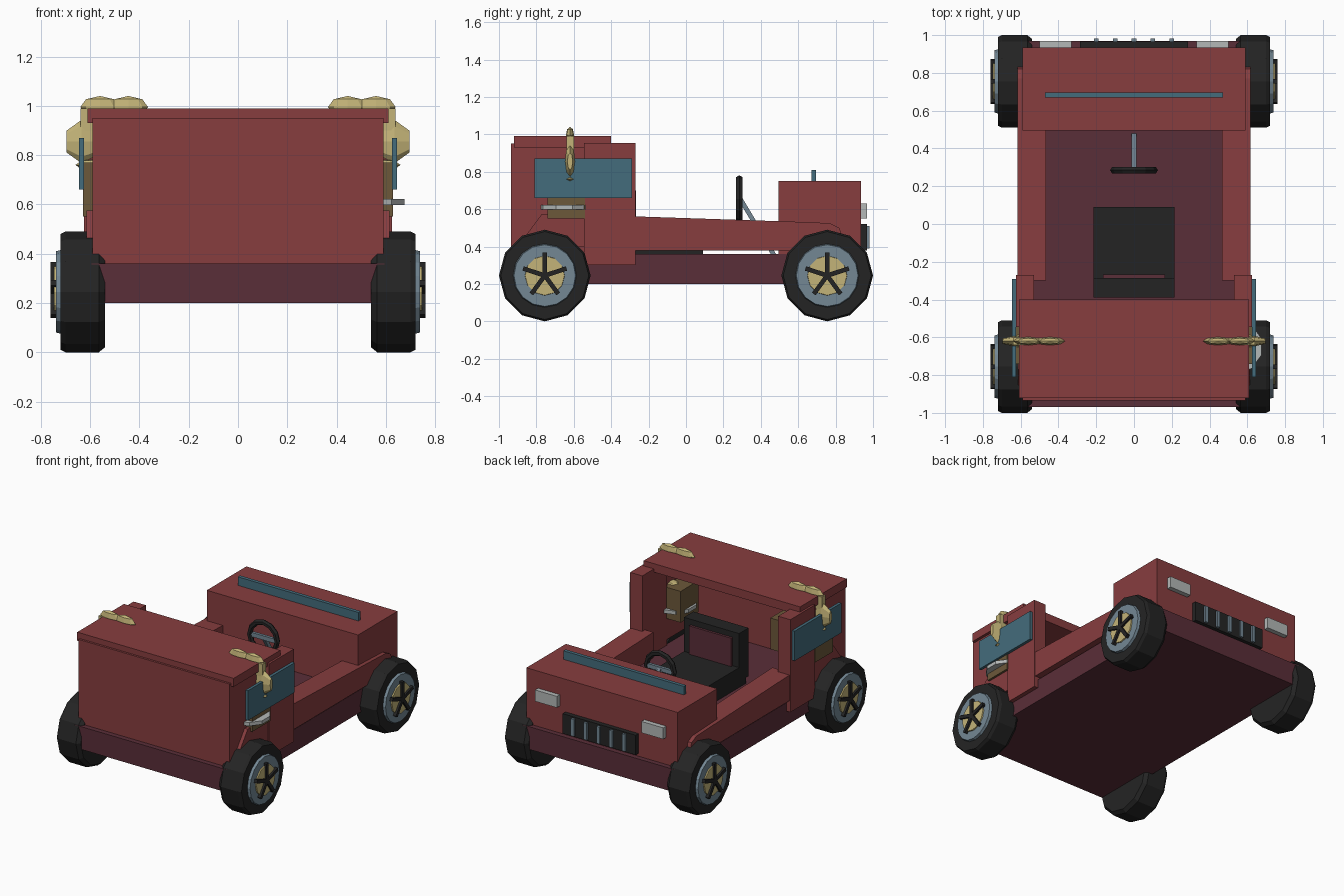
import bpy, bmesh, math
from mathutils import Matrix, Vector

if "Cube" in bpy.data.objects:
    bpy.data.objects.remove(bpy.data.objects["Cube"])


def material(name, r, g, b):
    lin = [((c / 255 + 0.055) / 1.055) ** 2.4 for c in (r, g, b)]
    m = bpy.data.materials.new(name)
    m.diffuse_color = (*lin, 1)
    m.use_nodes = True
    m.node_tree.nodes["Principled BSDF"].inputs["Base Color"].default_value = m.diffuse_color
    return m


RED = material("body red", 135, 61, 63)
MAROON = material("maroon", 90, 46, 56)
BLACK = material("rubber black", 36, 36, 36)
SLATE = material("slate grey", 115, 135, 148)
SILVER = material("silver", 180, 184, 183)
GOLD = material("gold", 196, 180, 120)
TEAL = material("teal", 68, 108, 124)
BROWN = material("brown", 108, 88, 58)


def finish(name, bm, mat):
    bmesh.ops.recalc_face_normals(bm, faces=bm.faces)
    me = bpy.data.meshes.new(name)
    bm.to_mesh(me)
    bm.free()
    me.materials.append(mat)
    ob = bpy.data.objects.new(name, me)
    bpy.context.collection.objects.link(ob)
    return ob


def box(name, x, y, z, mat, rot=None):
    bm = bmesh.new()
    bmesh.ops.create_cube(bm, size=1)
    size = (x[1] - x[0], y[1] - y[0], z[1] - z[0])
    mid = Vector(((x[0] + x[1]) / 2, (y[0] + y[1]) / 2, (z[0] + z[1]) / 2))
    bmesh.ops.scale(bm, vec=size, verts=bm.verts)
    m = Matrix.Translation(mid) @ (rot or Matrix())
    bmesh.ops.transform(bm, matrix=m, verts=bm.verts)
    return finish(name, bm, mat)


def side_box(name, s, x, y, z, mat):
    return box(name, sorted((s * x[0], s * x[1])), y, z, mat)


def side_profile(name, x0, x1, pts, mat):
    # y,z outline extruded along x
    bm = bmesh.new()
    f = bm.faces.new([bm.verts.new((x0, y, z)) for y, z in pts])
    g = bmesh.ops.extrude_face_region(bm, geom=[f])["geom"]
    bmesh.ops.translate(bm, vec=(x1 - x0, 0, 0),
                        verts=[v for v in g if isinstance(v, bmesh.types.BMVert)])
    return finish(name, bm, mat)


def lathe_x(name, prof, n, centre, mat, s=1, closed=False):
    # (x, radius) outline spun round the x axis
    bm = bmesh.new()
    rings = []
    for x, r in prof:
        rings.append([bm.verts.new((s * x, centre[0] + r * math.sin(2 * math.pi * i / n),
                                    centre[1] + r * math.cos(2 * math.pi * i / n)))
                      for i in range(n)])
    for a, b in zip(rings, rings[1:]):
        for i in range(n):
            bm.faces.new((a[i], a[(i + 1) % n], b[(i + 1) % n], b[i]))
    bm.faces.new(rings[0])
    bm.faces.new(rings[-1])
    return finish(name, bm, mat)


def lump(name, x, z, rx, rz, ry, mat, n=8, y=-0.62):
    # flattened faceted bead
    bm = bmesh.new()
    bmesh.ops.create_uvsphere(bm, u_segments=n, v_segments=4, radius=1)
    bmesh.ops.scale(bm, vec=(rx, ry, rz), verts=bm.verts)
    bmesh.ops.translate(bm, vec=(x, y, z), verts=bm.verts)
    return finish(name, bm, mat)


# Chassis, tall box end and long low bonnet end
box("chassis", (-0.595, 0.595), (-0.97, 0.97), (0.20, 0.36), MAROON)
box("end_wall", (-0.59, 0.59), (-0.935, -0.88), (0.36, 0.95), RED)
box("roof", (-0.61, 0.61), (-0.92, -0.40), (0.93, 0.99), RED)
box("bonnet", (-0.59, 0.59), (0.495, 0.935), (0.36, 0.75), RED)
box("bonnet_strip", (-0.47, 0.47), (0.67, 0.695), (0.75, 0.81), TEAL)

for s, side in ((1, "right"), (-1, "left")):
    # Body sides
    side_box(side + "_wall", s, (0.55, 0.59), (-0.92, -0.40), (0.36, 0.94), RED)
    side_box(side + "_post", s, (0.53, 0.625), (-0.545, -0.27), (0.30, 0.953), RED)
    side_profile(side + "_rail", s * 0.465, s * 0.618,
                 [(-0.30, 0.38), (-0.30, 0.562), (0.60, 0.532), (0.77, 0.525),
                  (0.82, 0.50), (0.86, 0.38)], RED)
    side_profile(side + "_arch", s * 0.53, s * 0.615,
                 [(-0.90, 0.40), (-0.77, 0.575), (-0.50, 0.575), (-0.50, 0.40)], RED)
    side_box(side + "_panel", s, (0.625, 0.645), (-0.81, -0.29), (0.66, 0.87), TEAL)

    # Brown side lockers
    side_box(side + "_locker", s, (0.42 if s > 0 else 0.28, 0.63),
             (-0.74, -0.54), (0.55, 0.77), BROWN)

    # Gold ornaments
    for x in (0.445, 0.56):
        lump(side + "_roof_ornament", s * x, 0.995, 0.08, 0.045, 0.022, GOLD)
    lathe = lathe_x(side + "_ornament", [(0.56, 0.05), (0.635, 0.088), (0.66, 0.07),
                                         (0.695, 0.045)], 8, (0, 0.855), GOLD, s)
    lathe.scale.y = 0.32
    lathe.location.y = -0.62
    side_box(side + "_ornament_stem", s, (0.58, 0.64), (-0.64, -0.60), (0.90, 0.99), GOLD)
    lump(side + "_lower_ornament", s * 0.57, 0.76, 0.09, 0.025, 0.05, GOLD)

    # Headlights
    side_box(side + "_headlight", s, (0.33, 0.50), (0.93, 0.968), (0.55, 0.63), SILVER)

    # Wheels
    for y, end in ((-0.755, "front"), (0.755, "rear")):
        c = (y, 0.245)
        name = side + "_" + end
        lathe_x(name + "_tyre", [(0.54, 0.225), (0.565, 0.245), (0.70, 0.245), (0.72, 0.235)],
                12, c, BLACK, s)
        lathe_x(name + "_rim", [(0.70, 0.175), (0.738, 0.165)], 16, c, SLATE, s)
        lathe_x(name + "_hub", [(0.72, 0.11), (0.746, 0.105)], 12, c, GOLD, s)
        for k in range(5):
            a = 2 * math.pi * k / 5
            rot = Matrix.Rotation(-a, 4, 'X')
            off = rot @ Vector((0, 0, 0.06))
            yy, zz = y + off.y, 0.245 + off.z
            x = sorted((s * 0.735, s * 0.76))
            box(name + "_spoke", x, (yy - 0.012, yy + 0.012), (zz - 0.062, zz + 0.062),
                BLACK, rot)

# Silver tray on the right side only
bpy.ops.mesh.primitive_cylinder_add(vertices=10, radius=0.142, depth=0.025,
                                    location=(0.54, -0.65, 0.61))
tray = bpy.context.object
tray.name = "tray"
tray.data.materials.append(SILVER)

# Grille
box("grille", (-0.285, 0.285), (0.92, 0.967), (0.38, 0.52), BLACK)
for k in range(-2, 3):
    box("grille_bar", (k * 0.1 - 0.012, k * 0.1 + 0.012), (0.95, 0.982), (0.39, 0.51), SLATE)

# Seat
box("seat_cushion", (-0.215, 0.215), (-0.36, 0.09), (0.36, 0.50), BLACK)
box("seat_back", (-0.215, 0.215), (-0.39, -0.285), (0.40, 0.74), BLACK)
box("seat_pad", (-0.165, 0.165), (-0.29, -0.268), (0.50, 0.70), MAROON)

# Steering wheel with crossbar and column
bpy.ops.mesh.primitive_torus_add(major_radius=0.107, minor_radius=0.019, major_segments=12,
                                 minor_segments=6, location=(0, 0.285, 0.655),
                                 rotation=(math.pi / 2, 0, 0))
wheel = bpy.context.object
wheel.name = "steering_wheel"
wheel.data.materials.append(BLACK)
box("steering_crossbar", (-0.10, 0.10), (0.278, 0.298), (0.64, 0.67), SLATE)
tilt = Matrix.Rotation(math.atan2(0.18, 0.30), 4, 'X')
box("steering_column", (-0.012, 0.012), (0.368, 0.392), (0.33, 0.68), SLATE, tilt)
